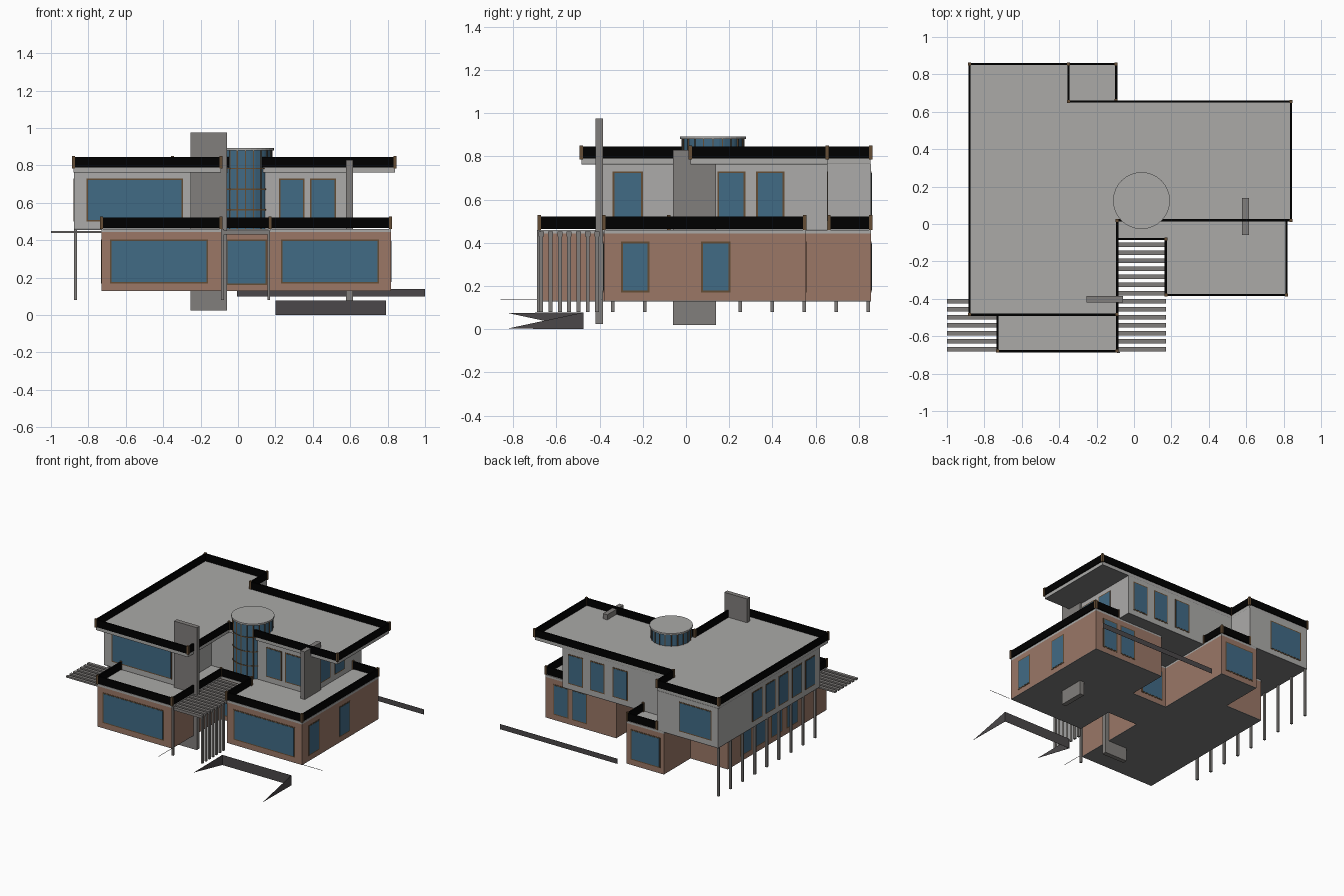
import bpy, bmesh, math
from mathutils import Matrix, Vector

if "Cube" in bpy.data.objects:
    bpy.data.objects.remove(bpy.data.objects["Cube"])


def mat(name, r, g, b):
    m = bpy.data.materials.new(name)
    m.diffuse_color = (r, g, b, 1)
    m.use_nodes = True
    m.node_tree.nodes["Principled BSDF"].inputs["Base Color"].default_value = m.diffuse_color
    return m


BRICK = mat("brick", .325, .186, .134)
WALL = mat("pale wall", .415, .41, .40)
ROOF = mat("roof grey", .405, .40, .39)
STONE = mat("chimney stone", .22, .21, .20)
SOFFIT = mat("soffit grey", .20, .20, .20)
GLASS = mat("blue glass", .053, .145, .235)
FRAME = mat("brown frame", .13, .075, .035)
BLACK = mat("black railing", 0, 0, 0)
DARK = mat("dark garden wall", .07, .064, .067)


def finish(bm, name, m):
    bmesh.ops.recalc_face_normals(bm, faces=bm.faces)
    me = bpy.data.meshes.new(name)
    bm.to_mesh(me)
    bm.free()
    me.materials.append(m)
    ob = bpy.data.objects.new(name, me)
    bpy.context.collection.objects.link(ob)
    return ob


def boxes(name, m, items):
    """One object made of boxes given as (x0, x1, y0, y1, z0, z1)."""
    bm = bmesh.new()
    for x0, x1, y0, y1, z0, z1 in items:
        c = Vector((x0 + x1, y0 + y1, z0 + z1)) / 2
        s = Matrix.Diagonal((x1 - x0, y1 - y0, z1 - z0, 1))
        bmesh.ops.create_cube(bm, size=1, matrix=Matrix.Translation(c) @ s)
    return finish(bm, name, m)


def prism(name, m, outline, z0, z1):
    bm = bmesh.new()
    f = bm.faces.new([bm.verts.new((x, y, z0)) for x, y in outline])
    r = bmesh.ops.extrude_face_region(bm, geom=[f])
    vs = [v for v in r["geom"] if isinstance(v, bmesh.types.BMVert)]
    bmesh.ops.translate(bm, verts=vs, vec=(0, 0, z1 - z0))
    return finish(bm, name, m)


def railing(name, path, z0, z1, closed=False):
    """Black bands along a path, with brown corner posts."""
    pts = path + path[:1] if closed else path
    t, p = .006, .008
    boxes(name, BLACK, [(min(a[0], b[0]) - t, max(a[0], b[0]) + t,
                         min(a[1], b[1]) - t, max(a[1], b[1]) + t, z0, z1)
                        for a, b in zip(pts, pts[1:])])
    boxes(name + "_posts", FRAME, [(x - p, x + p, y - p, y + p, z0 - .005, z1 + .006)
                                   for x, y in path])


def windows(name, axis, pos, sign, spans, z0, z1):
    """Frame and glass plates on a wall facing sign * axis."""
    def plate(a, b, c, d, t):
        lo, hi = sorted((pos - sign * .002, pos + sign * t))
        return (lo, hi, a, b, c, d) if axis == "x" else (a, b, lo, hi, c, d)
    e = .008
    boxes(name + "_frames", FRAME, [plate(a, b, z0, z1, .002) for a, b in spans])
    boxes(name + "_glass", GLASS,
          [plate(a + e, b - e, z0 + e, z1 - e, .0035) for a, b in spans])


# Ground floor
lower = [(-.73, -.68), (-.09, -.68), (-.09, -.08), (.17, -.08), (.17, -.38), (.817, -.38),
         (.817, .555), (.21, .555), (.21, .24), (-.09, .24), (-.09, .857), (-.41, .857),
         (-.41, .53), (-.73, .53)]
prism("ground_floor_underside", SOFFIT, lower, .128, .132)
prism("ground_floor", BRICK, lower, .132, .443)
prism("terrace_slab", ROOF, lower, .443, .46)

# Upper floor and roof
upper = [(-.877, -.39), (-.25, -.39), (-.25, .03), (.6, .03), (.6, .655), (-.35, .655),
         (-.35, .857), (-.877, .857)]
prism("upper_floor_underside", SOFFIT, upper, .456, .462)
prism("upper_floor", WALL, upper, .462, .765)
roof = [(-.88, -.485), (-.09, -.485), (-.09, .02), (.84, .02), (.84, .655), (-.35, .655),
        (-.35, .855), (-.88, .855)]
prism("roof_soffit", SOFFIT, roof, .763, .766)
prism("roof_slab", ROOF, roof, .766, .79)

# Railings
railing("roof_railing", roof, .79, .845, True)
railing("terrace_railing", [(-.73, -.39), (-.73, -.68), (-.09, -.68), (-.09, -.08),
                            (.17, -.08), (.17, -.38), (.815, -.38), (.815, .55),
                            (.6, .55)], .465, .522)
railing("back_balcony_railing", [(-.35, .855), (-.095, .855), (-.095, .66)], .465, .522)

# Chimney and side fin running through the house
boxes("front_chimney", STONE, [(-.255, -.06, -.42, -.385, .025, .975)])
boxes("side_fin", STONE, [(.578, .615, -.06, .14, .02, .83)])


# Round glass tower with mullions and cap
def drum(bm, r, z0, z1):
    bmesh.ops.create_cone(bm, cap_ends=True, segments=32, radius1=r, radius2=r,
                          depth=z1 - z0,
                          matrix=Matrix.Translation((.04, .125, (z0 + z1) / 2)))


for name, m, bands in [("tower_glass", GLASS, [(.142, .46, .88)]),
                       ("tower_rings", FRAME, [(.146, z, z + .006) for z in (.56, .67, .78)]),
                       ("tower_cap", ROOF, [(.152, .88, .893)])]:
    bm = bmesh.new()
    for b in bands:
        drum(bm, *b)
    finish(bm, name, m)
bars = []
for i in range(20):
    a = 2 * math.pi * i / 20
    x, y = .04 + .142 * math.cos(a), .125 + .142 * math.sin(a)
    bars.append((x - .003, x + .003, y - .003, y + .003, .46, .88))
boxes("tower_mullions", FRAME, bars)

# Ground floor windows
windows("front_left_window", "y", -.68, -1, [(-.685, -.16)], .17, .405)
windows("front_right_window", "y", -.38, -1, [(.23, .755)], .17, .405)
windows("entry_window", "y", -.08, -1, [(-.065, .155)], .16, .405)
windows("lower_right_windows", "x", .817, 1, [(-.3, -.17), (.07, .205)], .17, .405)
windows("lower_back_windows", "y", .555, 1, [(.46, .59), (.62, .75)], .17, .405)
windows("recess_window", "y", .24, 1, [(-.06, .13)], .17, .405)
windows("back_block_window", "y", .857, 1, [(-.38, -.125)], .17, .405)
windows("lower_left_windows", "x", -.73, -1,
        [(y, y + .14) for y in (-.33, -.14, .05, .24)], .17, .405)

# Upper floor windows
windows("upper_front_left_window", "y", -.39, -1, [(-.81, -.295)], .5, .73)
windows("upper_front_right_windows", "y", .03, -1, [(.22, .355), (.385, .525)], .5, .73)
windows("upper_inner_window", "x", -.25, 1, [(-.34, -.2)], .5, .73)
windows("upper_right_windows", "x", .6, 1, [(.145, .275), (.325, .455)], .5, .73)
windows("upper_back_windows", "y", .655, 1, [(.04, .17), (.24, .365), (.425, .555)], .5, .73)
windows("upper_back_left_window", "y", .857, 1, [(-.82, -.54)], .5, .73)
windows("upper_left_windows", "x", -.877, -1,
        [(y - .06, y + .06) for y in (-.27, -.11, .06, .22, .38)], .5, .73)

# Columns under the upper floor overhang
boxes("side_columns", STONE, [(-.878, -.862, y - .008, y + .008, .08, .46)
                              for y in (-.34 + i * .148 for i in range(9))])

# Pergolas: entry slats, hanging screen slats, side slats
rows = [-.67 + i * .043 for i in range(14)]
boxes("entry_pergola", STONE, [(-.09, .17, y - .012, y + .012, .43, .452) for y in rows])
boxes("entry_screen", STONE, [(.158, .172, y - .009, y + .009, .08, .44) for y in rows[:7]])
boxes("entry_post", STONE, [(-.09, -.074, -.69, -.674, .08, .46)])
boxes("side_pergola", STONE, [(-1, -.73, y - .012, y + .012, .438, .45) for y in rows[:7]])

# Garden walls: a front wall with tapered wings, and a long back wall
boxes("front_garden_wall", DARK, [(.2, .79, -.476, -.475, 0, .078)])
boxes("back_garden_wall", DARK, [(-.005, 1, .8495, .8505, .1, .14)])
boxes("ground_edges", DARK, [(-.0805, -.0795, -.86, -.68, .137, .14),
                             (.82, 1, -.3905, -.3895, .137, .14)])
for name, x, tip in (("left_garden_wing", .198, .075), ("right_garden_wing", .79, .003)):
    bm = bmesh.new()
    f = bm.faces.new([bm.verts.new(v) for v in
                      ((x, -.475, 0), (x, -.475, .078), (x, -.825, tip))])
    r = bmesh.ops.extrude_face_region(bm, geom=[f])
    bmesh.ops.translate(bm, vec=(.001, 0, 0), verts=[
        v for v in r["geom"] if isinstance(v, bmesh.types.BMVert)])
    finish(bm, name, DARK)
